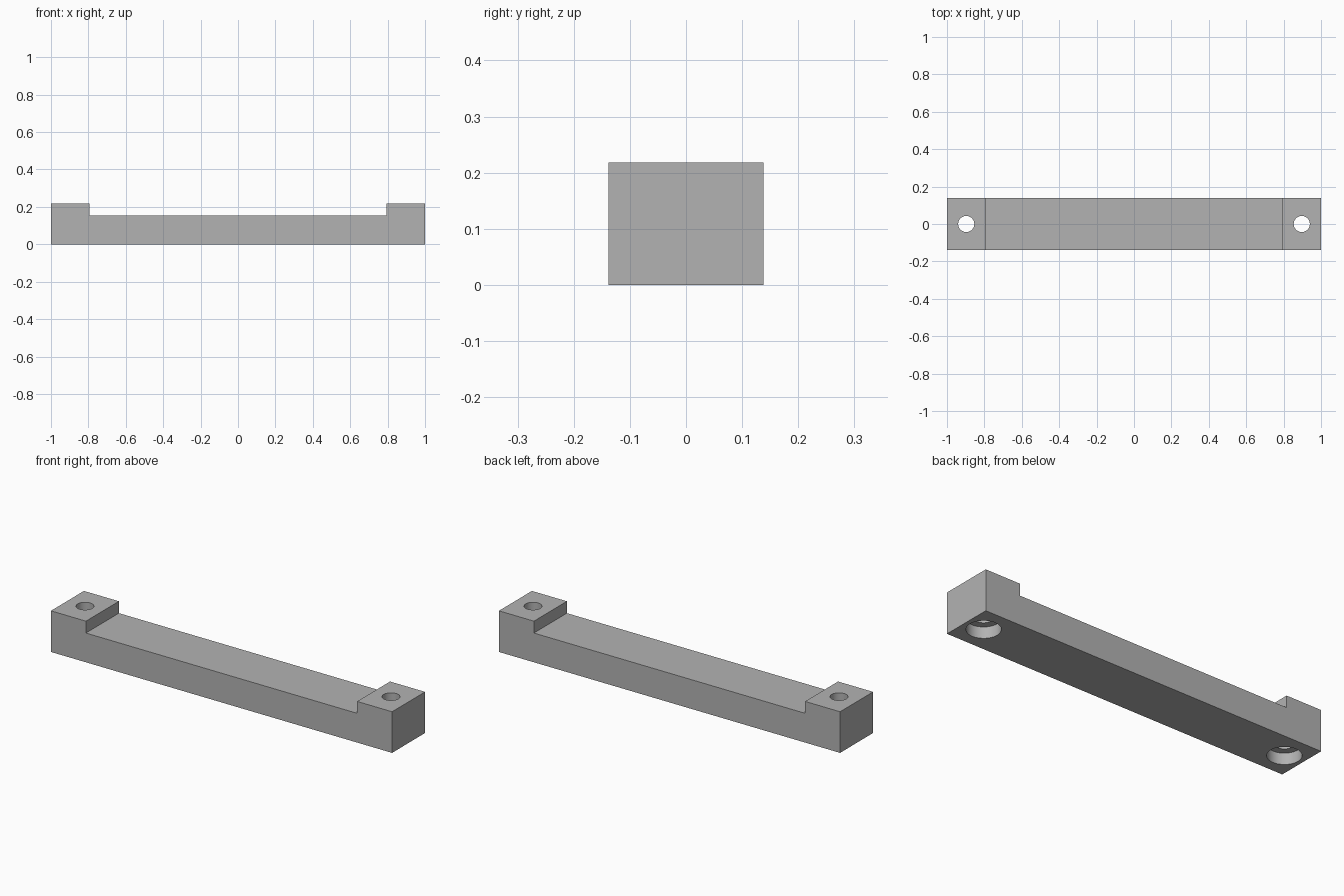
import bpy, bmesh, math
from mathutils import Matrix, Vector

cube = bpy.data.objects.get("Cube")
if cube:
    bpy.data.objects.remove(cube)

HALF_LENGTH, HALF_WIDTH = 1.0, 0.138
END_HEIGHT, BAR_HEIGHT = 0.218, 0.155
PAD_INNER, HOLE_X = 0.795, 0.897
HOLE_RADIUS, BORE_RADIUS, BORE_DEPTH = 0.043, 0.081, 0.06

grey = bpy.data.materials.new("plain grey")
grey.use_nodes = True
colour = (0.45, 0.45, 0.45, 1)
grey.diffuse_color = colour
grey.node_tree.nodes["Principled BSDF"].inputs["Base Color"].default_value = colour


def make_object(name, bm):
    bmesh.ops.recalc_face_normals(bm, faces=bm.faces)
    mesh = bpy.data.meshes.new(name)
    bm.to_mesh(mesh)
    bm.free()
    mesh.materials.append(grey)
    obj = bpy.data.objects.new(name, mesh)
    bpy.context.collection.objects.link(obj)
    return obj


# Bar with raised end pads: side profile extruded across the width
half = [(HALF_LENGTH, 0), (HALF_LENGTH, END_HEIGHT),
        (PAD_INNER, END_HEIGHT), (PAD_INNER, BAR_HEIGHT)]
profile = half + [(-x, z) for x, z in reversed(half)]
bm = bmesh.new()
face = bm.faces.new([bm.verts.new((x, -HALF_WIDTH, z)) for x, z in profile])
extruded = bmesh.ops.extrude_face_region(bm, geom=[face])["geom"]
bmesh.ops.translate(bm, vec=(0, 2 * HALF_WIDTH, 0),
                    verts=[g for g in extruded if isinstance(g, bmesh.types.BMVert)])
bar = make_object("mounting_bar", bm)


# Stepped cutter: wide counterbore below, narrow screw hole above
def hole_cutter(name, x):
    bm = bmesh.new()
    steps = [(0, -0.1), (BORE_RADIUS, -0.1), (BORE_RADIUS, BORE_DEPTH),
             (HOLE_RADIUS, BORE_DEPTH), (HOLE_RADIUS, 0.3), (0, 0.3)]
    verts = [bm.verts.new((r, 0, z)) for r, z in steps]
    edges = [bm.edges.new(pair) for pair in zip(verts, verts[1:])]
    bmesh.ops.spin(bm, geom=verts + edges, cent=(0, 0, 0), axis=(0, 0, 1),
                   angle=2 * math.pi, steps=48)
    bmesh.ops.remove_doubles(bm, verts=bm.verts, dist=0.0001)
    bmesh.ops.transform(bm, matrix=Matrix.Translation(Vector((x, 0, 0))), verts=bm.verts)
    cutter = make_object(name, bm)
    cutter.hide_render = True
    return cutter


bpy.ops.object.select_all(action='DESELECT')
bpy.context.view_layer.objects.active = bar
bar.select_set(True)
for side, x in (("left", HOLE_X), ("right", -HOLE_X)):
    cutter = hole_cutter(side + "_hole_cutter", x)
    mod = bar.modifiers.new(side + "_screw_hole", 'BOOLEAN')
    mod.operation = 'DIFFERENCE'
    mod.solver = 'EXACT'
    mod.object = cutter
    bpy.ops.object.modifier_apply(modifier=mod.name)
    bpy.data.objects.remove(cutter)

# Smooth hole walls, crisp edges
bpy.ops.object.shade_smooth_by_angle(angle=math.radians(30))
